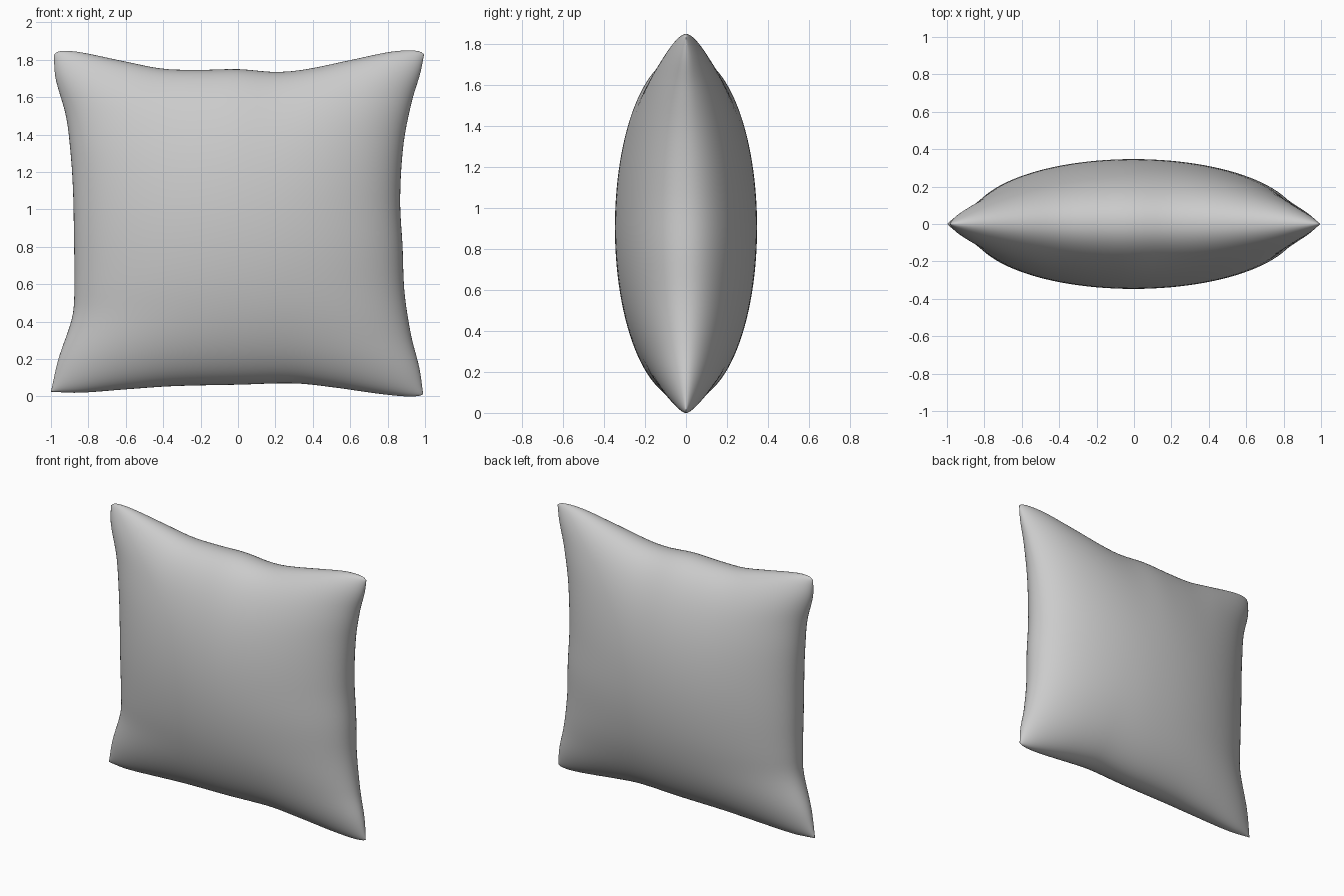
import bpy, bmesh, math

if "Cube" in bpy.data.objects:
    bpy.data.objects.remove(bpy.data.objects["Cube"])

# Seam outline of the pillow: (x, z) points along each of the four sides
TOP = [(-0.985, 1.825), (-0.965, 1.842), (-0.92, 1.848), (-0.83, 1.838), (-0.6, 1.79), (-0.4, 1.752), (-0.2, 1.746),
       (0, 1.75), (0.2, 1.735), (0.35, 1.747), (0.6, 1.798), (0.8, 1.84), (0.9, 1.85),
       (0.97, 1.845), (0.995, 1.83)]
BOTTOM = [(-1.0, 0.025), (-0.85, 0.02), (-0.6, 0.038), (-0.35, 0.055), (0, 0.063),
          (0.3, 0.07), (0.5, 0.05), (0.75, 0.015), (0.9, 0.0), (0.97, 0.003), (0.99, 0.012)]
LEFT = [(-1.0, 0.025), (-0.96, 0.2), (-0.885, 0.43), (-0.875, 0.6), (-0.877, 0.85), (-0.882, 1.1),
        (-0.895, 1.3), (-0.92, 1.5), (-0.975, 1.7), (-0.985, 1.825)]
RIGHT = [(0.99, 0.012), (0.97, 0.15), (0.925, 0.33), (0.89, 0.56), (0.88, 0.8), (0.867, 1.05),
         (0.885, 1.35), (0.93, 1.58), (0.975, 1.73), (0.995, 1.83)]
THICK = 0.347
N = 56


def curve(pts, axis):
    """Smooth interpolation through pts, parameter 0..1 along the given axis."""
    a, b = pts[0][axis], pts[-1][axis]
    t = [(p[axis] - a) / (b - a) for p in pts]
    other = [p[1 - axis] for p in pts]
    n = len(t)
    m = []
    for i in range(n):
        lo, hi = max(i - 1, 0), min(i + 1, n - 1)
        m.append((other[hi] - other[lo]) / (t[hi] - t[lo]))

    def at(s):
        i = 0
        while i < n - 2 and s > t[i + 1]:
            i += 1
        d = t[i + 1] - t[i]
        k = (s - t[i]) / d
        o = ((2*k**3 - 3*k*k + 1) * other[i] + (k**3 - 2*k*k + k) * d * m[i]
             + (3*k*k - 2*k**3) * other[i + 1] + (k**3 - k*k) * d * m[i + 1])
        along = a + (b - a) * s
        return (along, o) if axis == 0 else (o, along)
    return at


top, bottom = curve(TOP, 0), curve(BOTTOM, 0)
left, right = curve(LEFT, 1), curve(RIGHT, 1)


def patch(s, t):
    """Blend the four seam curves into a filled panel."""
    out = []
    for c in (0, 1):
        ruled = (1-t)*bottom(s)[c] + t*top(s)[c] + (1-s)*left(t)[c] + s*right(t)[c]
        corner = ((1-s)*(1-t)*BOTTOM[0][c] + s*(1-t)*BOTTOM[-1][c]
                  + (1-s)*t*TOP[0][c] + s*t*TOP[-1][c])
        out.append(ruled - corner)
    return out


# Pillow: two bulging panels that share the seam
bm = bmesh.new()
panels = {-1: {}, 1: {}}
for i in range(N + 1):
    for j in range(N + 1):
        au, av = math.pi * (i / N - 0.5), math.pi * (j / N - 0.5)
        s, t = (math.sin(au) + 1) / 2, (math.sin(av) + 1) / 2
        x, z = patch(s, t)
        bulge = THICK * max(math.cos(au) * math.cos(av), 0) ** 0.96
        seam = i in (0, N) or j in (0, N)
        for side in (-1, 1):
            if seam and side == 1:
                panels[1][i, j] = panels[-1][i, j]
            else:
                panels[side][i, j] = bm.verts.new((x, 0 if seam else side * bulge, z))
for side, v in panels.items():
    for i in range(N):
        for j in range(N):
            quad = [v[i, j], v[i + 1, j], v[i + 1, j + 1], v[i, j + 1]]
            bm.faces.new(quad if side == -1 else quad[::-1])
for f in bm.faces:
    f.smooth = True
mesh = bpy.data.meshes.new("pillow")
bm.to_mesh(mesh)
bm.free()
pillow = bpy.data.objects.new("pillow", mesh)
bpy.context.collection.objects.link(pillow)

# Plain grey fabric
fabric = bpy.data.materials.new("grey fabric")
fabric.diffuse_color = (0.6, 0.6, 0.6, 1)
fabric.use_nodes = True
fabric.node_tree.nodes["Principled BSDF"].inputs["Base Color"].default_value = fabric.diffuse_color
mesh.materials.append(fabric)
